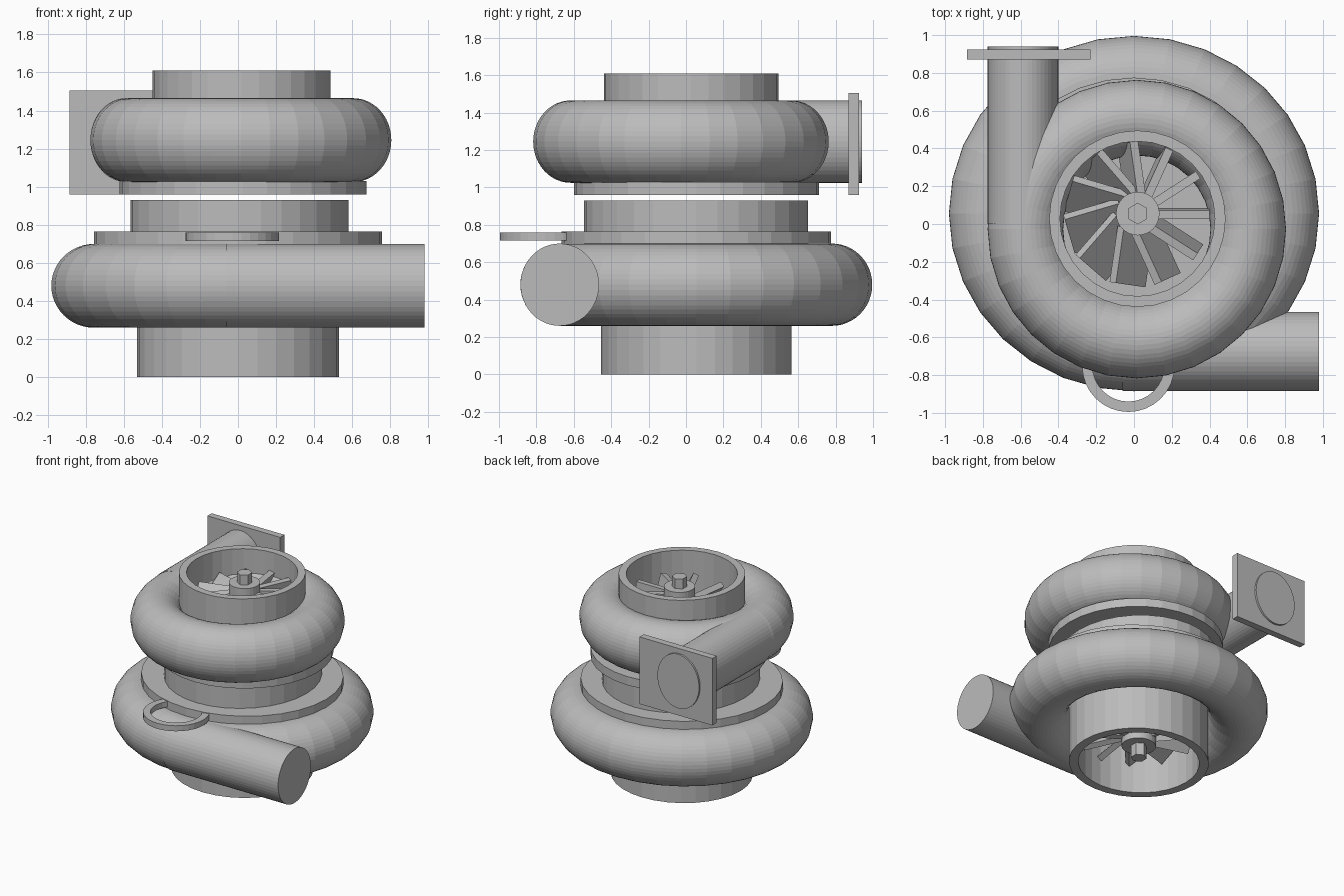
import bpy, bmesh, math
from mathutils import Matrix, Vector

cube = bpy.data.objects.get("Cube")
if cube:
    bpy.data.objects.remove(cube, do_unlink=True)

metal = bpy.data.materials.new("cast_grey_metal")
metal.use_nodes = True
GREY = (0.5, 0.5, 0.5, 1)
metal.diffuse_color = GREY
metal.node_tree.nodes["Principled BSDF"].inputs["Base Color"].default_value = GREY

SEG = 32
SQUASH = 0.96  # depth ratio of the lower half


def finish(name, bm):
    bmesh.ops.recalc_face_normals(bm, faces=bm.faces)
    mesh = bpy.data.meshes.new(name)
    bm.to_mesh(mesh)
    bm.free()
    mesh.materials.append(metal)
    obj = bpy.data.objects.new(name, mesh)
    bpy.context.collection.objects.link(obj)
    return obj


def lathe(name, profile, cx, cy, sy=1.0):
    """Spin a closed (radius, z) loop about a vertical axis."""
    bm = bmesh.new()
    rings = []
    for i in range(SEG):
        a = math.tau * i / SEG
        rings.append([bm.verts.new((cx + r * math.cos(a), cy + r * sy * math.sin(a), z))
                      for r, z in profile])
    n = len(profile)
    for i in range(SEG):
        p, q = rings[i], rings[(i + 1) % SEG]
        for j in range(n):
            k = (j + 1) % n
            bm.faces.new((p[j], q[j], q[k], p[k]))
    return finish(name, bm)


def tube(name, outer, inner, z0, z1, cx, cy, sy=1.0):
    return lathe(name, [(inner, z0), (outer, z0), (outer, z1), (inner, z1)], cx, cy, sy)


def volute(name, major, rad, half_height, z, cx, cy, sy=1.0):
    steps = [math.tau * i / 48 for i in range(48)]
    loop = [(major + rad * math.cos(a), z + half_height * math.sin(a)) for a in steps]
    return lathe(name, loop, cx, cy, sy)


def add_cylinder(bm, matrix, sides=SEG):
    bmesh.ops.create_cone(bm, cap_ends=True, segments=sides, radius1=1, radius2=1,
                          depth=1, matrix=matrix)


def disc(name, rx, ry, z0, z1, cx, cy, sides=SEG):
    bm = bmesh.new()
    add_cylinder(bm, Matrix.Translation((cx, cy, (z0 + z1) / 2))
                 @ Matrix.Diagonal((rx, ry, z1 - z0, 1)), sides)
    return finish(name, bm)


def pipe(name, start, end, width, height):
    """Horizontal elliptical pipe between two points."""
    start, end = Vector(start), Vector(end)
    along = (end - start).normalized()
    side = along.cross(Vector((0, 0, 1)))
    m = Matrix((side * width, Vector((0, 0, height)), end - start)).transposed().to_4x4()
    bm = bmesh.new()
    add_cylinder(bm, Matrix.Translation((start + end) / 2) @ m, 48)
    return finish(name, bm)


def box(name, low, high):
    low, high = Vector(low), Vector(high)
    bm = bmesh.new()
    bmesh.ops.create_cube(bm, size=1, matrix=Matrix.Translation((low + high) / 2)
                          @ Matrix.Diagonal((*(high - low), 1)))
    return finish(name, bm)


def wheel(name, cx, cy, tip, z, height, count=11):
    """Ring of tilted flat blades around a hub."""
    bm = bmesh.new()
    root = 0.08
    for i in range(count):
        a = math.tau * i / count
        tilt = 0.45 * (1 - math.cos(a - 0.5))
        bmesh.ops.create_cube(bm, size=1, matrix=Matrix.Translation((cx, cy, z))
                              @ Matrix.Rotation(a, 4, 'Z') @ Matrix.Rotation(tilt, 4, 'X')
                              @ Matrix.Translation(((root + tip) / 2, 0, 0))
                              @ Matrix.Diagonal((tip - root, 0.045, height, 1)))
    return finish(name, bm)


# Lower housing: open outlet tube, volute, side pipe
AX, AY = 0.0, 0.055
tube("lower_outlet_tube", 0.53, 0.46, 0, 0.6, AX, AY, SQUASH)
volute("lower_volute", 0.755, 0.225, 0.22, 0.48, AX, AY, SQUASH)
pipe("lower_side_pipe", (-0.06, -0.675, 0.48), (0.98, -0.675, 0.48), 0.21, 0.22)

# Lower wheel with hub and nut
wheel("lower_blades", AX, AY, 0.43, 0.31, 0.24)
disc("lower_hub", 0.13, 0.125, 0.14, 0.7, AX, AY)
disc("lower_nut", 0.06, 0.06, 0.04, 0.15, AX, AY, 6)

# Middle body, flange and lifting ring
disc("lower_flange", 0.757, 0.72, 0.7, 0.765, AX, AY)
tube("lifting_ring", 0.245, 0.19, 0.715, 0.76, -0.03, -0.75)
disc("centre_body", 0.573, 0.598, 0.76, 0.93, 0.008, 0.053)
disc("upper_flange", 0.648, 0.655, 0.96, 1.03, 0.027, 0.055)

# Upper housing: volute, inlet tube, outlet pipe with square flange
volute("upper_volute", 0.59, 0.2, 0.22, 1.245, 0.015, -0.027)
tube("upper_inlet_tube", 0.467, 0.41, 1.25, 1.61, 0.018, 0.028)
pipe("upper_side_pipe", (-0.588, 0, 1.245), (-0.588, 0.94, 1.245), 0.187, 0.22)
box("outlet_flange", (-0.885, 0.87, 0.96), (-0.23, 0.925, 1.505))

# Upper wheel with hub and nut
wheel("upper_blades", 0.02, 0.055, 0.38, 1.34, 0.24)
disc("upper_hub", 0.115, 0.115, 1.02, 1.52, 0.02, 0.055)
disc("upper_nut", 0.057, 0.057, 1.51, 1.6, 0.02, 0.055, 6)
